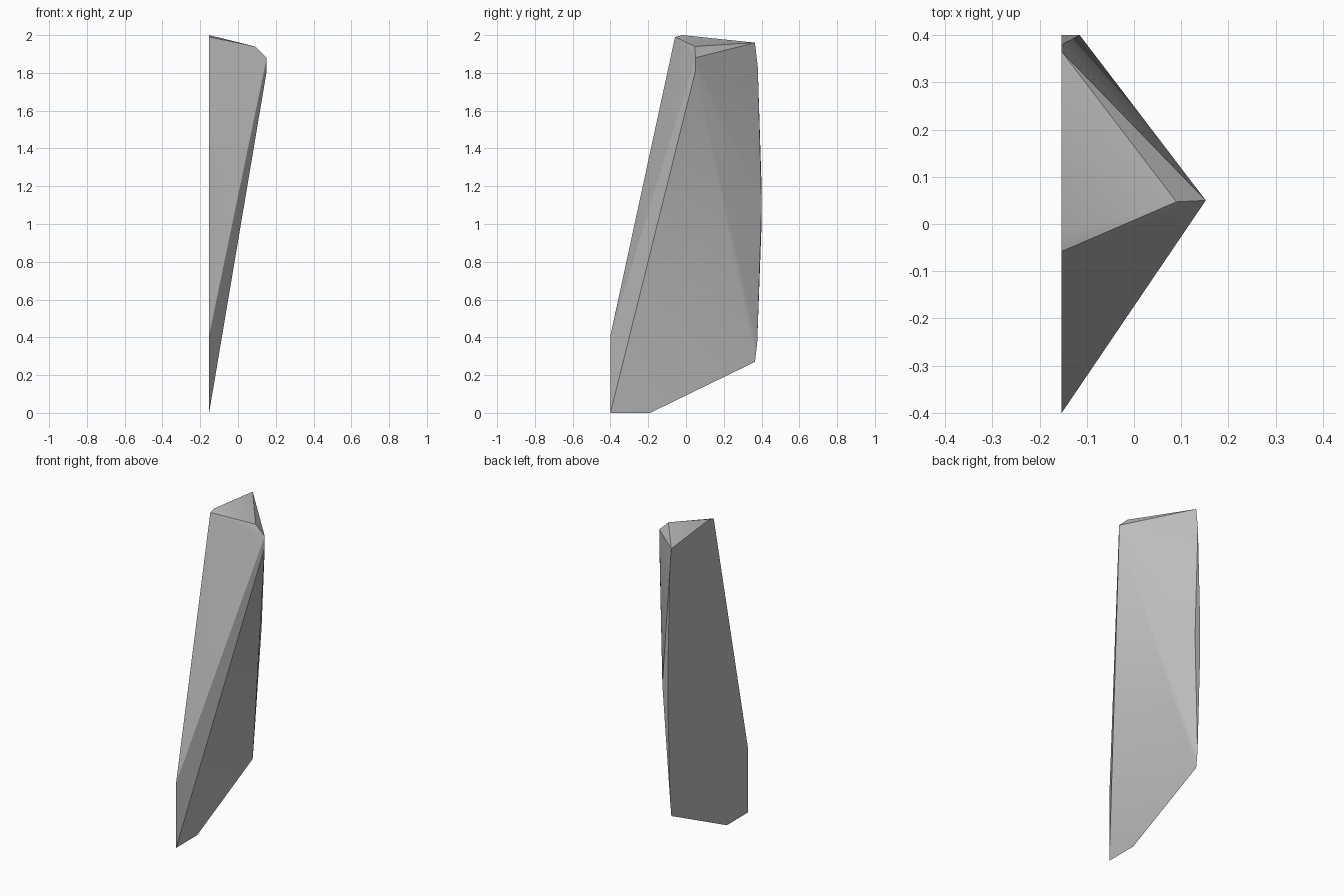
import bpy
import bmesh

cube = bpy.data.objects.get("Cube")
if cube:
    bpy.data.objects.remove(cube, do_unlink=True)

# Stone grey material
stone = bpy.data.materials.new("stone_grey")
stone.use_nodes = True
grey = (0.5, 0.5, 0.5, 1.0)
stone.diffuse_color = grey
stone.node_tree.nodes["Principled BSDF"].inputs["Base Color"].default_value = grey

# Flat side outline as (y, z)
SIDE_X = -0.153
outline = [(-0.4, 0.41), (-0.4, 0.0), (-0.19, 0.0), (0.365, 0.27), (0.377, 0.37),
           (0.4, 1.0), (0.4, 1.2), (0.38, 1.83), (0.365, 1.96), (-0.018, 2.0), (-0.058, 1.99)]
points = [(SIDE_X, y, z) for y, z in outline]

# Outer ridge, top corner and rear bulge
points += [(0.152, 0.05, 1.88), (0.152, 0.05, 1.81), (0.09, 0.047, 1.94), (-0.115, 0.4, 1.1)]

# Wrap the corners into a faceted shard
bm = bmesh.new()
for p in points:
    bm.verts.new(p)
bmesh.ops.convex_hull(bm, input=bm.verts)
bmesh.ops.dissolve_limit(bm, angle_limit=0.01, verts=bm.verts, edges=bm.edges)
bmesh.ops.recalc_face_normals(bm, faces=bm.faces)
mesh = bpy.data.meshes.new("stone_shard")
bm.to_mesh(mesh)
bm.free()

shard = bpy.data.objects.new("stone_shard", mesh)
bpy.context.collection.objects.link(shard)
mesh.materials.append(stone)

# Soften shallow facets, keep the sharp edges
bpy.ops.object.select_all(action="DESELECT")
shard.select_set(True)
bpy.context.view_layer.objects.active = shard
bpy.ops.object.shade_smooth_by_angle(angle=0.52)
